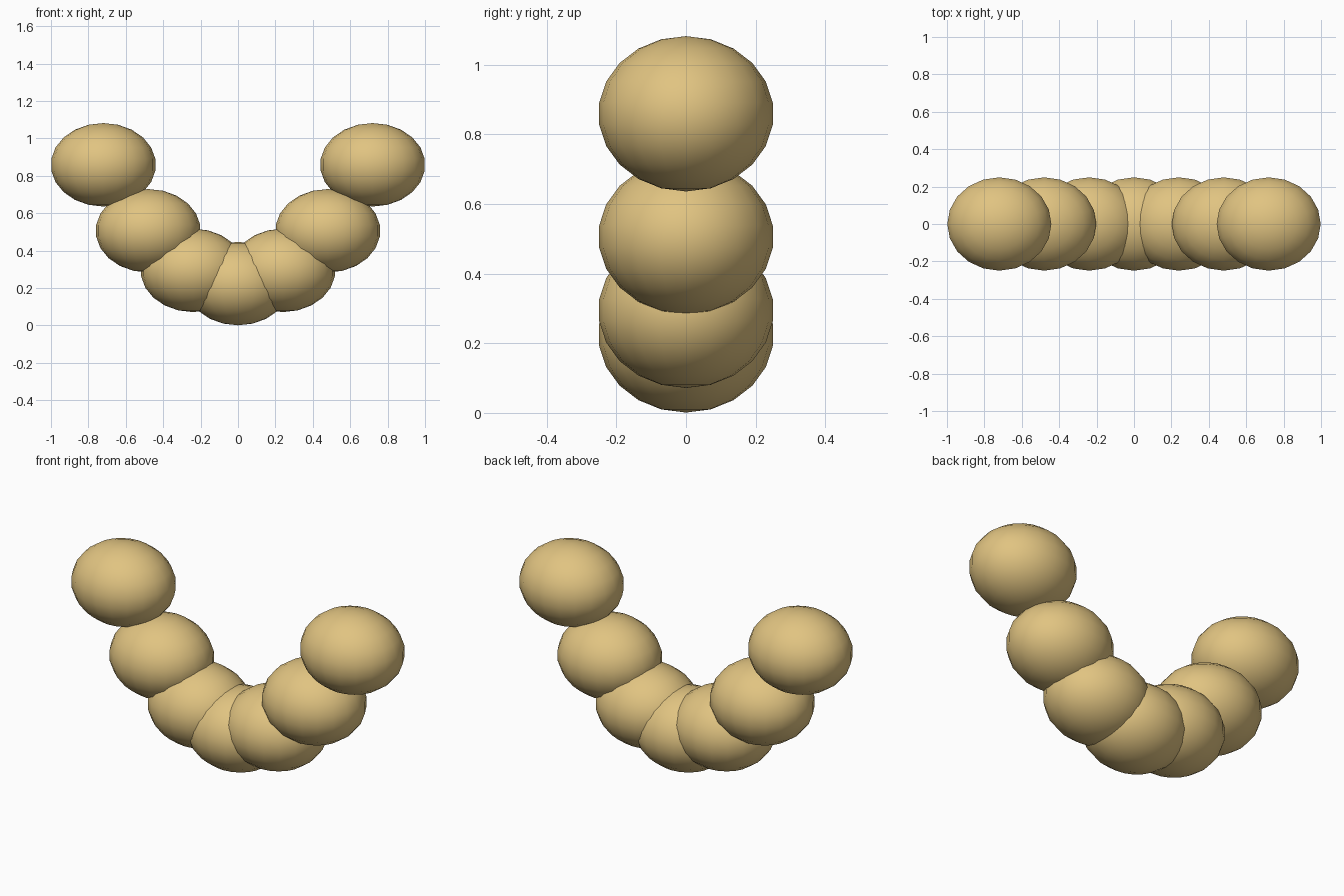
import bpy

if "Cube" in bpy.data.objects:
    bpy.data.objects.remove(bpy.data.objects["Cube"])

# Shared ellipsoid size and arc layout
RADII = (0.281, 0.252, 0.223)
SPACING = 0.24
LOW_Z = 0.224
CURVE = 1.225

mat = bpy.data.materials.new("golden")
mat.diffuse_color = (0.75, 0.55, 0.22, 1)
mat.use_nodes = True
mat.node_tree.nodes["Principled BSDF"].inputs["Base Color"].default_value = mat.diffuse_color


def bead(name, x):
    """One squashed ball sitting on the parabolic arc."""
    z = LOW_Z + CURVE * x * x
    bpy.ops.mesh.primitive_uv_sphere_add(segments=20, ring_count=11, radius=1, location=(x, 0, z))
    ob = bpy.context.object
    ob.name = name
    ob.scale = RADII
    bpy.ops.object.transform_apply(location=False, rotation=False, scale=True)
    bpy.ops.object.shade_smooth()
    ob.data.materials.append(mat)


# Centre ball, then mirrored pairs rising to both ends
bead("arc_ball_centre", 0)
for i in range(1, 4):
    for side, sign in (("left", -1), ("right", 1)):
        bead(f"arc_ball_{side}_{i}", sign * i * SPACING)
